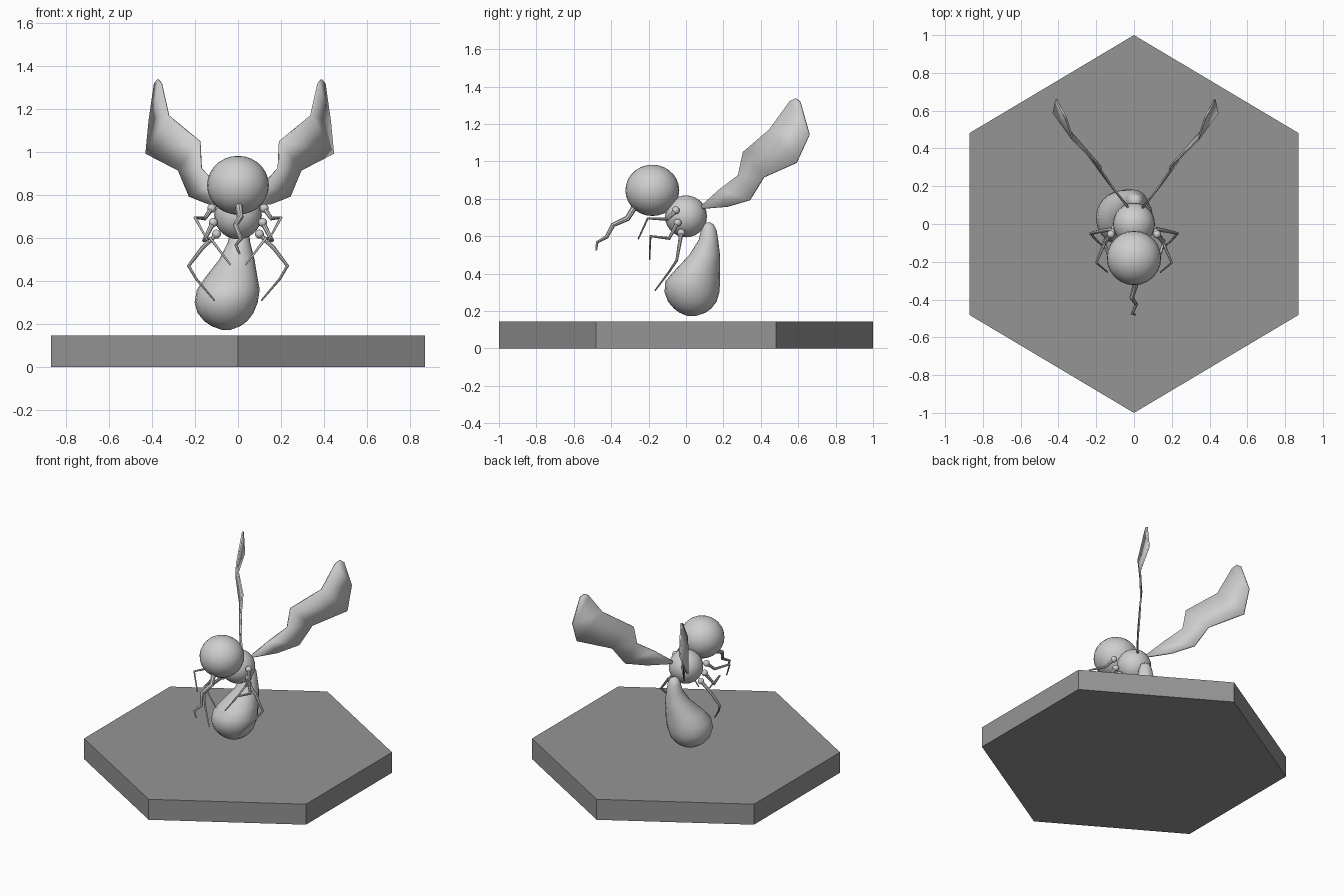
import bpy, bmesh, math
from mathutils import Vector

if "Cube" in bpy.data.objects:
    bpy.data.objects.remove(bpy.data.objects["Cube"])


def material(name, v):
    m = bpy.data.materials.new(name)
    m.diffuse_color = (v, v, v, 1)
    m.use_nodes = True
    m.node_tree.nodes["Principled BSDF"].inputs["Base Color"].default_value = m.diffuse_color
    return m


LIGHT = material("light grey", 0.62)
DARK = material("mid grey", 0.30)


def add_mesh(name, bm, mat, smooth=None):
    bmesh.ops.recalc_face_normals(bm, faces=bm.faces)
    me = bpy.data.meshes.new(name)
    bm.to_mesh(me)
    bm.free()
    ob = bpy.data.objects.new(name, me)
    bpy.context.collection.objects.link(ob)
    me.materials.append(mat)
    if smooth:
        bpy.ops.object.select_all(action='DESELECT')
        ob.select_set(True)
        bpy.context.view_layer.objects.active = ob
        bpy.ops.object.shade_smooth_by_angle(angle=math.radians(smooth))
    return ob


def ball(name, centre, radii, seg=24, rings=14):
    bm = bmesh.new()
    bmesh.ops.create_uvsphere(bm, u_segments=seg, v_segments=rings, radius=1)
    bmesh.ops.scale(bm, vec=radii, verts=bm.verts)
    bmesh.ops.translate(bm, vec=centre, verts=bm.verts)
    return add_mesh(name, bm, LIGHT, 60)


def loft(bm, rings):
    for a, b in zip(rings, rings[1:]):
        n = len(a)
        for i in range(n):
            j = (i + 1) % n
            bm.faces.new((a[i], a[j], b[j], b[i]))
    bm.faces.new(rings[0])
    bm.faces.new(rings[-1])


def limb(name, points, r0, r1, sides=8):
    """Tapered jointed tube through the points."""
    pts = [Vector(p) for p in points]
    bm = bmesh.new()
    rings = []
    ref = None
    for i, p in enumerate(pts):
        t = Vector()
        if i > 0:
            t += (p - pts[i - 1]).normalized()
        if i < len(pts) - 1:
            t += (pts[i + 1] - p).normalized()
        t.normalize()
        if ref is None:
            ref = t.orthogonal()
        u = (ref - t * ref.dot(t)).normalized()
        ref = u
        w = t.cross(u)
        r = r0 + (r1 - r0) * i / (len(pts) - 1)
        rings.append([bm.verts.new(p + r * (u * math.cos(a) + w * math.sin(a)))
                      for a in (2 * math.pi * k / sides for k in range(sides))])
    loft(bm, rings)
    return add_mesh(name, bm, LIGHT, 40)


# hexagonal base
bm = bmesh.new()
outline = [(0, 1), (-.87, .482), (-.87, -.482), (0, -1), (.87, -.482), (.87, .482)]
loft(bm, [[bm.verts.new((x, y, z)) for x, y in outline] for z in (0, .145)])
add_mesh("hexagon_base", bm, DARK)

# head and thorax
ball("head", (0, -.18, .845), (.144, .144, .137))
ball("thorax", (0, 0, .706), (.111, .112, .112))

# drooping teardrop abdomen: z, centre x, centre y, radius
sections = [(.172, -.055, .03, .02), (.19, -.056, .035, .068), (.213, -.057, .035, .1),
            (.25, -.058, .034, .13), (.30, -.055, .032, .147), (.36, -.045, .036, .146),
            (.42, -.03, .062, .120), (.50, -.005, .10, .082), (.58, .005, .12, .052),
            (.63, .007, .122, .042), (.66, .007, .12, .03), (.672, .007, .12, .012)]
bm = bmesh.new()
loft(bm, [[bm.verts.new((cx + r * math.cos(k * math.pi / 10), cy + r * math.sin(k * math.pi / 10), z))
           for k in range(20)] for z, cx, cy, r in sections])
add_mesh("abdomen", bm, LIGHT, 60)

# wings: matched upper and lower edge points
upper = [(.03, .075, .755), (.11, .18, .85), (.18, .28, .925), (.186, .307, 1.05),
         (.332, .447, 1.17), (.366, .555, 1.32), (.38, .586, 1.337)]
lower = [(.03, .08, .745), (.144, .22, .757), (.233, .34, .792), (.284, .415, .914),
         (.435, .59, .992), (.42, .66, 1.144), (.395, .61, 1.32)]
for side, label in ((1, "right"), (-1, "left")):
    bm = bmesh.new()
    edges = [[bm.verts.new((side * x + .008, y, z)) for x, y, z in e] for e in (upper, lower)]
    for i in range(len(upper) - 1):
        bm.faces.new((edges[0][i], edges[0][i + 1], edges[1][i + 1], edges[1][i]))
    wing = add_mesh(label + "_wing", bm, LIGHT, 35)
    mod = wing.modifiers.new("thickness", 'SOLIDIFY')
    mod.thickness = .01
    mod.offset = 0

# three pairs of legs with ball hips
legs = {
    "front": [(.122, -.055, .738), (.155, -.10, .69), (.20, -.205, .695), (.14, -.255, .585)],
    "middle": [(.115, -.045, .672), (.158, -.09, .588), (.13, -.19, .60), (.035, -.195, .475)],
    "rear": [(.10, -.025, .618), (.165, -.035, .555), (.23, -.05, .47), (.195, -.09, .41), (.11, -.165, .31)],
}
for side, label in ((1, "right"), (-1, "left")):
    for name, path in legs.items():
        pts = [(side * x, y, z) for x, y, z in path]
        ball(f"{label}_{name}_hip", pts[0], (.021, .021, .021), 12, 8)
        limb(f"{label}_{name}_leg", pts, .012, .004)

# zigzag proboscis
limb("proboscis", [(0, -.26, .78), (.01, -.313, .695), (-.012, -.39, .66), (.012, -.425, .595),
                   (-.01, -.475, .567), (.008, -.48, .525)], .018, .005)
